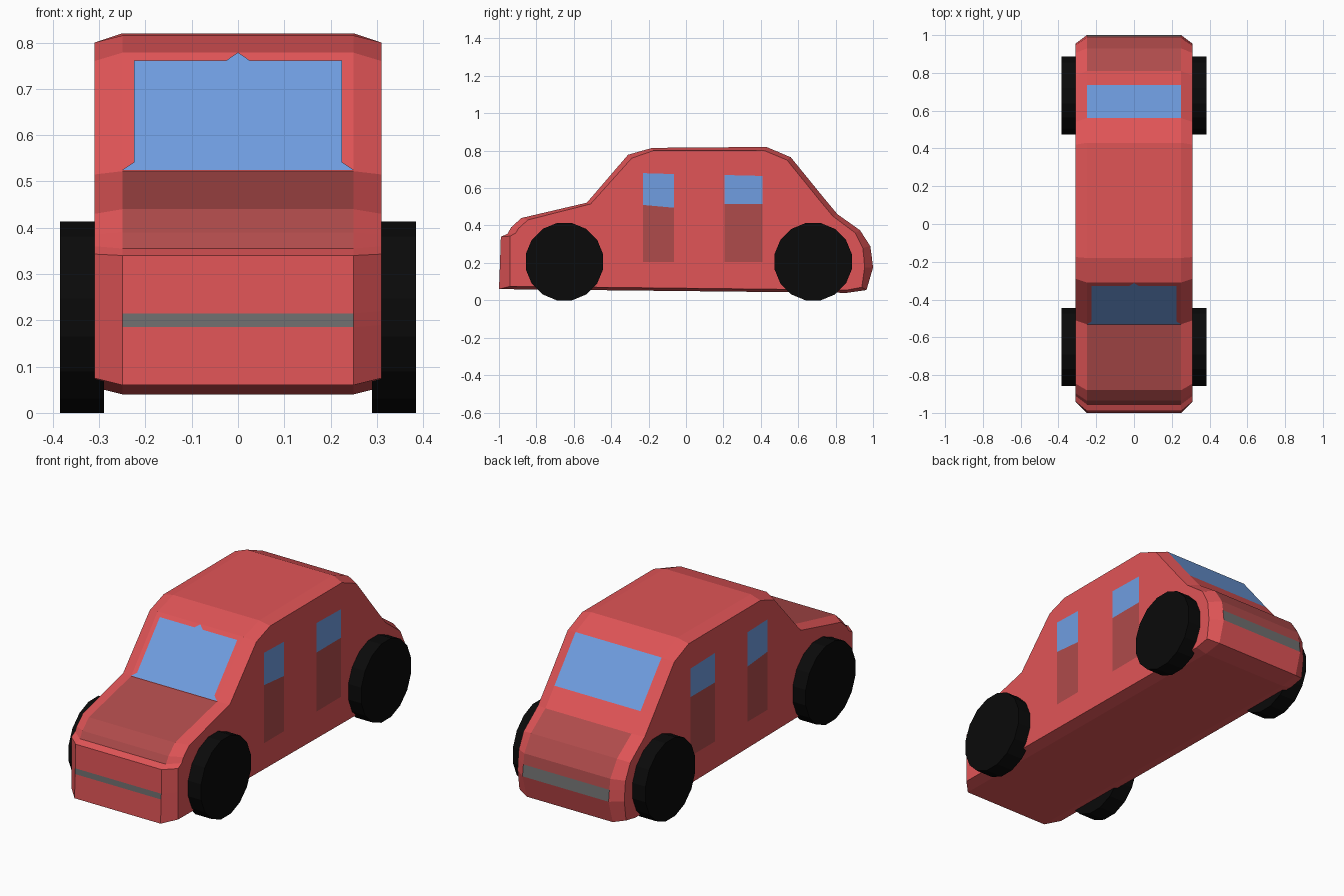
import bpy, math

if "Cube" in bpy.data.objects:
    bpy.data.objects.remove(bpy.data.objects["Cube"])

def material(name, rgb):
    m = bpy.data.materials.new(name)
    m.diffuse_color = (*rgb, 1)
    m.use_nodes = True
    m.node_tree.nodes["Principled BSDF"].inputs["Base Color"].default_value = m.diffuse_color
    return m

RED = material("red", (0.75, 0.09, 0.095))
DARK = material("dark_red", (0.43, 0.07, 0.07))
GLASS = material("glass", (0.16, 0.34, 0.75))
GREY = material("grey", (0.16, 0.16, 0.16))
BLACK = material("black", (0.003, 0.003, 0.003))

def mesh_object(name, verts, faces, *mats):
    me = bpy.data.meshes.new(name)
    me.from_pydata(verts, [], faces)
    for m in mats:
        me.materials.append(m)
    ob = bpy.data.objects.new(name, me)
    bpy.context.collection.objects.link(ob)
    return ob

# Body: side profiles (y, z) of the middle section and of the inset flanks
mid = [(-1, .06), (-.995, .185), (-.994, .215), (-.99, .34), (-.955, .355),
       (-.935, .39), (-.88, .44), (-.53, .522), (-.31, .778), (-.18, .815),
       (.43, .82), (.56, .765), (.735, .55), (.81, .46), (.93, .375),
       (.985, .29), (.993, .235), (1, .175), (.965, .055), (.86, .04)]
flank = [(-.94, .075), (-.94, .19), (-.94, .22), (-.94, .343), (-.91, .36),
         (-.895, .385), (-.845, .43), (-.51, .515), (-.29, .76), (-.175, .80),
         (.42, .80), (.54, .75), (.71, .54), (.785, .45), (.905, .36),
         (.945, .28), (.95, .235), (.955, .175), (.94, .07), (.86, .055)]
n = len(mid)
verts = [(x, y, z) for x, prof in ((-.31, flank), (-.25, mid), (.25, mid), (.31, flank))
         for y, z in prof]
faces = [tuple(range(n)), tuple(reversed(range(3 * n, 4 * n)))]
slots = [0, 0]
# material slot of each middle strip: bumpers, bonnet, rear window, boot lid
strip = {1: 3, 4: 1, 5: 1, 6: 1, 11: 2, 13: 1, 14: 1, 15: 1, 16: 3}
for r in range(3):
    for i in range(n):
        j = (i + 1) % n
        faces.append((r * n + i, (r + 1) * n + i, (r + 1) * n + j, r * n + j))
        slots.append(strip.get(i, 0) if r == 1 else 0)
body = mesh_object("body", verts, faces, RED, DARK, GLASS, GREY)
for p, s in zip(body.data.polygons, slots):
    p.material_index = s

# make all face directions consistent
import bmesh
bm = bmesh.new()
bm.from_mesh(body.data)
bmesh.ops.recalc_face_normals(bm, faces=bm.faces)
bm.to_mesh(body.data)
bm.free()

# Windscreen lying on the sloped front strip
outline = [(-.25, .523), (.25, .523), (.225, .54), (.225, .76), (.025, .76),
           (0, .777), (-.025, .76), (-.225, .76), (-.225, .54)]
slope = .22 / .256
mesh_object("windscreen",
            [(x, -.53 + (z - .522) * slope - .002, z + .0015) for x, z in outline],
            [tuple(range(len(outline)))], GLASS)

# Doors and door windows on both flanks
def flank_panel(name, side, pts, mat):
    if side < 0:
        pts = pts[::-1]
    mesh_object(name, [(side * .312, y, z) for y, z in pts], [(0, 1, 2, 3)], mat)

for side, label in ((1, "right"), (-1, "left")):
    for part, y0, y1, s0, s1, t0, t1 in (("front", -.23, -.065, .51, .495, .68, .675),
                                         ("rear", .205, .41, .515, .515, .67, .665)):
        flank_panel(f"{part}_door_{label}", side,
                    [(y0, .205), (y1, .205), (y1, s1), (y0, s0)], DARK)
        flank_panel(f"{part}_door_window_{label}", side,
                    [(y0, s0), (y1, s1), (y1, t1), (y0, t0)], GLASS)

# Wheels
for side, label in ((1, "right"), (-1, "left")):
    for part, y in (("front", -.65), ("rear", .68)):
        bpy.ops.mesh.primitive_cylinder_add(vertices=16, radius=.2105, depth=.096,
                                            location=(side * .337, y, .2065),
                                            rotation=(0, math.pi / 2, 0))
        wheel = bpy.context.object
        wheel.name = f"{part}_wheel_{label}"
        # turn half a step so a flat side rests on the ground
        for v in wheel.data.vertices:
            a = math.pi / 16
            x, yy = v.co.x, v.co.y
            v.co.x = x * math.cos(a) - yy * math.sin(a)
            v.co.y = x * math.sin(a) + yy * math.cos(a)
        wheel.data.materials.append(BLACK)
